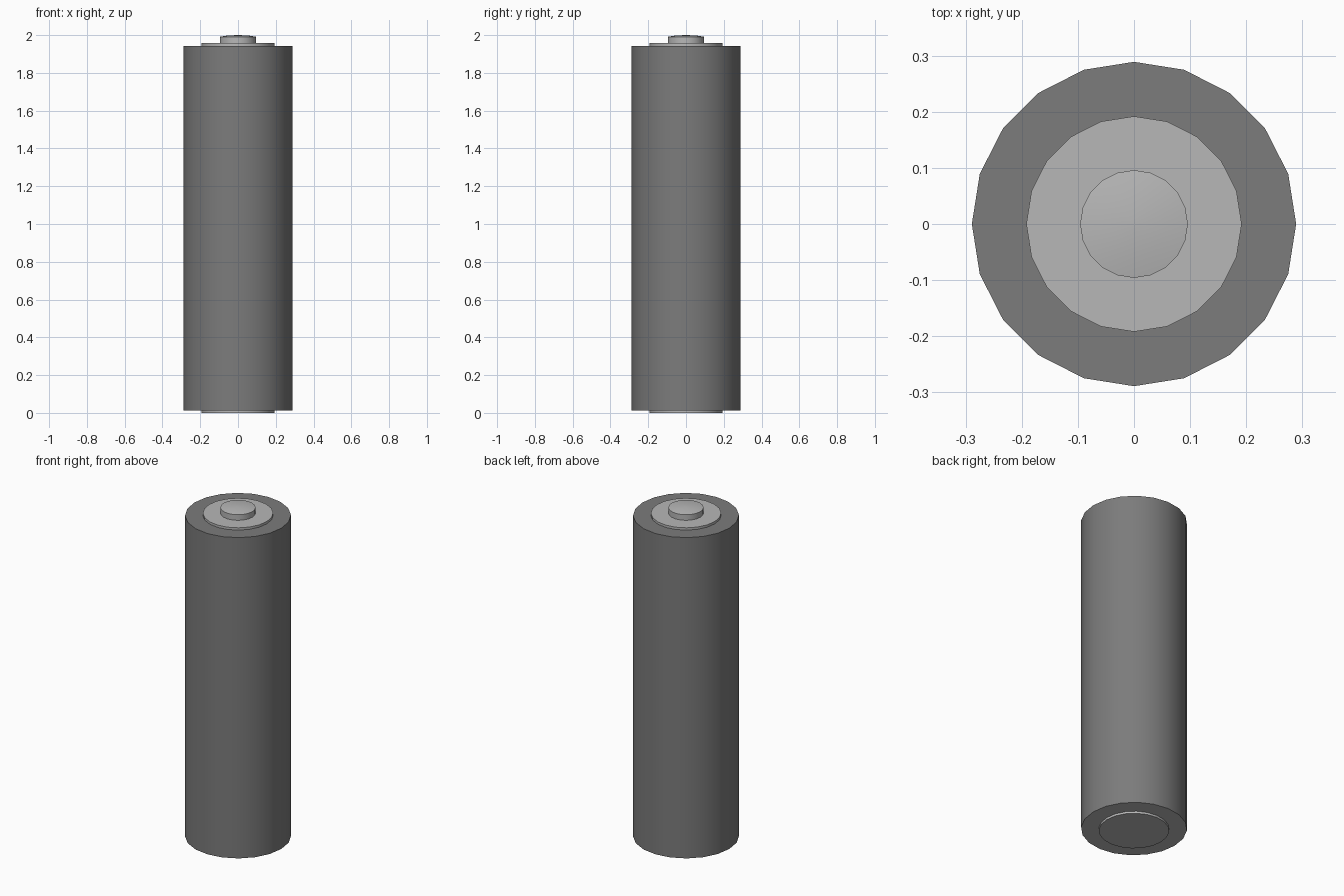
import bpy
import bmesh
from math import cos, sin, tau, radians

SIDES = 20

if "Cube" in bpy.data.objects:
    bpy.data.objects.remove(bpy.data.objects["Cube"], do_unlink=True)


def make_material(name, grey):
    mat = bpy.data.materials.new(name)
    mat.use_nodes = True
    colour = (grey, grey, grey, 1)
    mat.diffuse_color = colour
    mat.node_tree.nodes["Principled BSDF"].inputs["Base Color"].default_value = colour
    return mat


def lathe(name, profile, mat):
    """Turn (radius, height) points about z; both ends are closed."""
    bm = bmesh.new()
    rings = [[bm.verts.new((r * cos(tau * i / SIDES), r * sin(tau * i / SIDES), z))
              for i in range(SIDES)] for r, z in profile]
    for low, high in zip(rings, rings[1:]):
        for i in range(SIDES):
            j = (i + 1) % SIDES
            bm.faces.new((low[i], low[j], high[j], high[i]))
    bm.faces.new(reversed(rings[0]))
    bm.faces.new(rings[-1])
    mesh = bpy.data.meshes.new(name)
    bm.to_mesh(mesh)
    bm.free()
    mesh.materials.append(mat)
    obj = bpy.data.objects.new(name, mesh)
    bpy.context.collection.objects.link(obj)
    bpy.ops.object.select_all(action="DESELECT")
    obj.select_set(True)
    bpy.context.view_layer.objects.active = obj
    bpy.ops.object.shade_smooth_by_angle(angle=radians(30))
    return obj


casing = make_material("dark grey casing", 0.2)
metal = make_material("light grey metal", 0.475)

# Main cylinder, with bare metal on its underside
body = lathe("body", [(0.289, 0.013), (0.289, 1.943)], casing)
body.data.materials.append(metal)
for face in body.data.polygons:
    if face.normal.z < -0.5:
        face.material_index = 1

# Raised disc and slightly domed button on top
lathe("top_disc", [(0.192, 1.93), (0.192, 1.957)], metal)
lathe("top_button", [(0.096, 1.95), (0.096, 1.991), (0.06, 1.997), (0.01, 2.0)], metal)
# Thin contact plate underneath
lathe("bottom_plate", [(0.192, 0), (0.192, 0.03)], metal)
